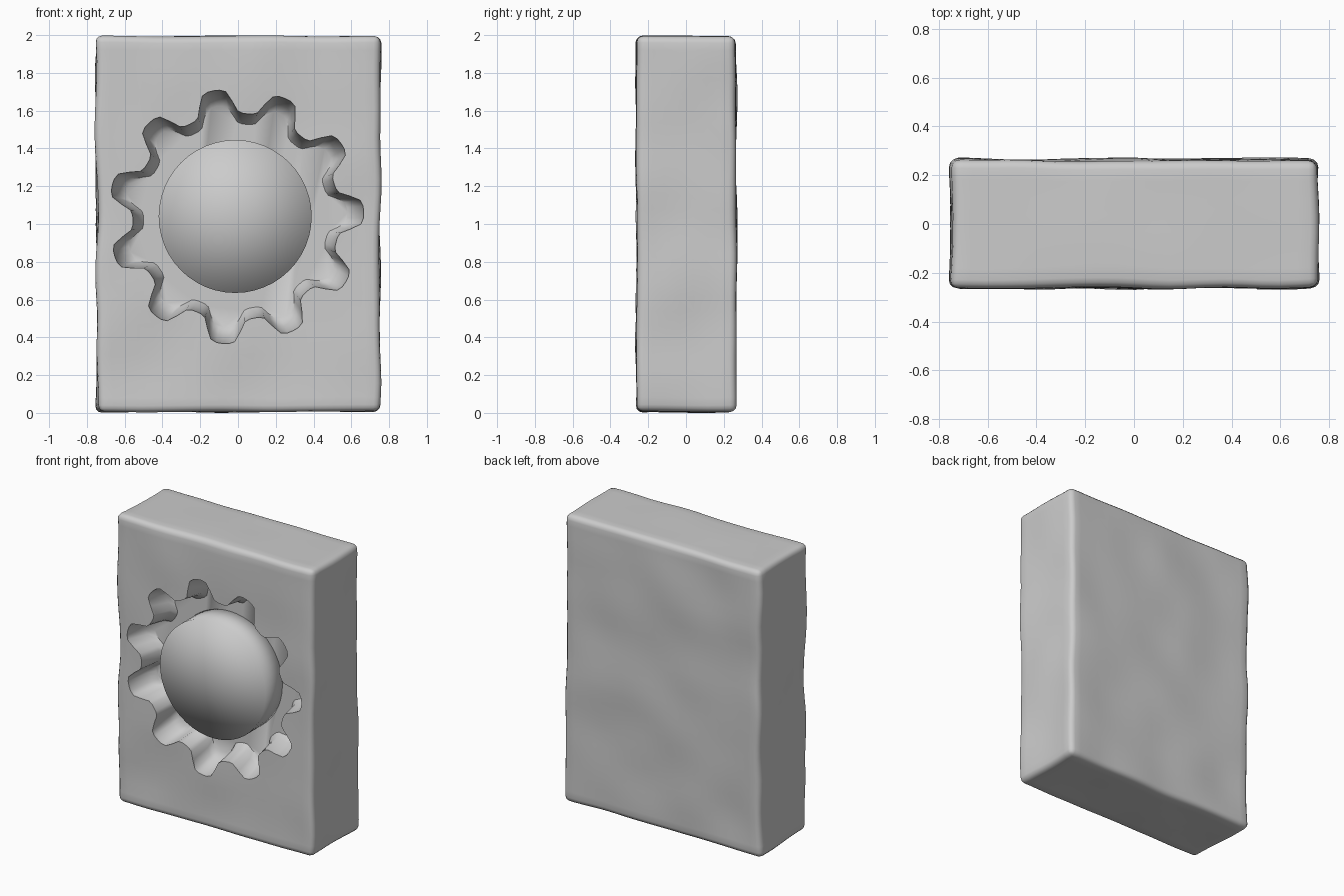
import bpy, bmesh, math
from mathutils import Vector, noise

if "Cube" in bpy.data.objects:
    bpy.data.objects.remove(bpy.data.objects["Cube"])

CX, CZ = -0.01, 1.04          # centre of the gear recess
FRONT, FLOOR = -0.262, -0.07  # slab face and recess floor


def make_object(name, bm):
    mesh = bpy.data.meshes.new(name)
    bmesh.ops.recalc_face_normals(bm, faces=bm.faces[:])
    bm.to_mesh(mesh)
    bm.free()
    ob = bpy.data.objects.new(name, mesh)
    bpy.context.collection.objects.link(ob)
    return ob


def smooth(ob, angle):
    bpy.ops.object.select_all(action='DESELECT')
    ob.select_set(True)
    bpy.context.view_layer.objects.active = ob
    bpy.ops.object.shade_smooth_by_angle(angle=math.radians(angle))


# Stone slab: rounded box, sliced into a grid and gently worn with noise
bm = bmesh.new()
bmesh.ops.create_cube(bm, size=1)
for v in bm.verts:
    v.co = Vector((v.co.x * 1.5, v.co.y * 0.524, v.co.z * 1.99 + 1.0))
bmesh.ops.bevel(bm, geom=bm.edges[:], offset=0.035, segments=3, profile=0.5, affect='EDGES')


def slice_axis(axis, lo, hi, count):
    for i in range(count):
        co, no = Vector(), Vector()
        co[axis] = lo + (hi - lo) * i / (count - 1)
        no[axis] = 1
        bmesh.ops.bisect_plane(bm, geom=bm.verts[:] + bm.edges[:] + bm.faces[:],
                               plane_co=co, plane_no=no, dist=1e-5)


slice_axis(0, -0.67, 0.67, 19)
slice_axis(1, -0.18, 0.18, 6)
slice_axis(2, 0.08, 1.92, 25)
for v in bm.verts:
    p = v.co.copy()
    n = noise.noise_vector(p * 3.0 + Vector((4.3, 1.7, 8.1)))
    v.co += Vector((n.x * 0.018, n.y * 0.014, n.z * 0.008))
    v.co.z = min(2.0, max(0.0, v.co.z))
slab = make_object("stone_slab", bm)

# Gear-shaped cutter: 11 rounded teeth, tapering towards the floor
TEETH, STEPS = 11, 12


def gear_ring(bm, y, inner, outer):
    ring = []
    for i in range(TEETH * STEPS):
        phase = 2 * math.pi * i / STEPS
        w = 0.5 + 0.5 * math.tanh(2.0 * math.cos(phase)) / math.tanh(2.0)
        r = inner + (outer - inner) * w
        a = phase / TEETH + math.radians(2)
        ring.append(bm.verts.new((CX + r * math.cos(a), y, CZ + r * math.sin(a))))
    return ring


bm = bmesh.new()
rings = [gear_ring(bm, -0.4, 0.555, 0.685), gear_ring(bm, FRONT + 0.02, 0.545, 0.675),
         gear_ring(bm, FLOOR - 0.04, 0.52, 0.635), gear_ring(bm, FLOOR, 0.49, 0.59)]
for a, b in zip(rings, rings[1:]):
    for i in range(len(a)):
        j = (i + 1) % len(a)
        bm.faces.new((a[i], a[j], b[j], b[i]))
bm.faces.new(rings[0])
bm.faces.new(rings[-1])
cutter = make_object("gear_cutter", bm)
cutter.hide_render = True
cutter.hide_set(True)

cut = slab.modifiers.new("gear_recess", 'BOOLEAN')
cut.operation = 'DIFFERENCE'
cut.solver = 'EXACT'
cut.object = cutter
bpy.context.view_layer.objects.active = slab
bpy.ops.object.modifier_apply(modifier=cut.name)
bpy.data.objects.remove(cutter)
smooth(slab, 50)

# Round boss in the recess: short cylinder with a barely domed, softly shaded cap
bpy.ops.mesh.primitive_cylinder_add(vertices=48, radius=0.405, depth=0.255, end_fill_type='TRIFAN',
                                    location=(-0.015, -0.1275, CZ), rotation=(math.pi / 2, 0, 0))
boss = bpy.context.object
boss.name = "round_boss"
for v in boss.data.vertices:
    if v.co.xy.length < 0.01 and v.co.z > 0:
        v.co.z += 0.012
bpy.ops.object.shade_smooth()
